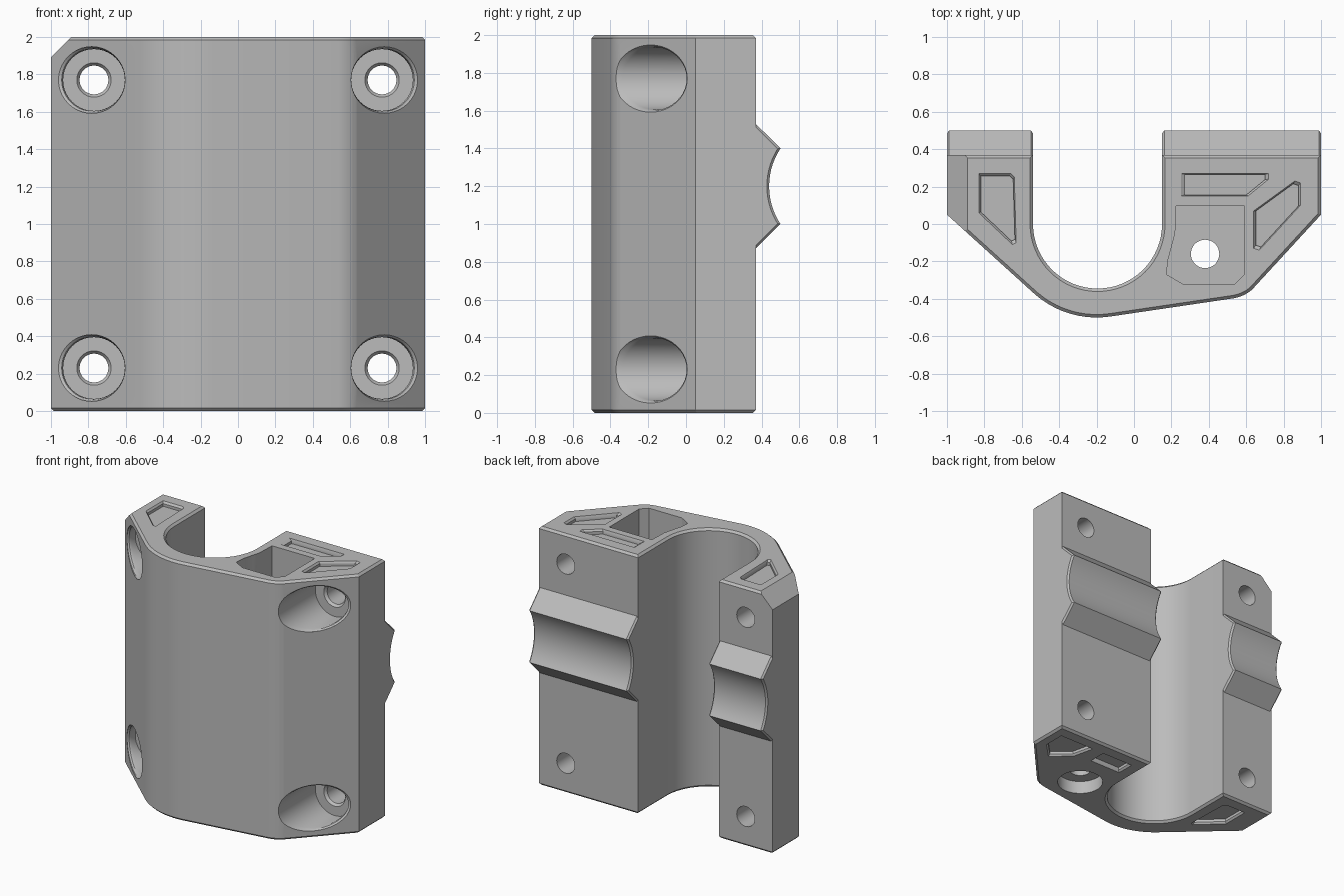
import bpy, bmesh
from math import sin, cos, pi, radians, atan2

if "Cube" in bpy.data.objects:
    bpy.data.objects.remove(bpy.data.objects["Cube"])

grey = bpy.data.materials.new("plain grey")
grey.use_nodes = True
tone = (0.5, 0.5, 0.5, 1)
grey.diffuse_color = tone
grey.node_tree.nodes["Principled BSDF"].inputs["Base Color"].default_value = tone


def arc(cx, cy, r, a, b, n):
    """Points on an arc from angle a to b in degrees."""
    steps = [radians(a + (b - a) * i / n) for i in range(n + 1)]
    return [(cx + r * cos(t), cy + r * sin(t)) for t in steps]


def loft(name, rings, bevel=0, bevel_rule=None):
    """Closed solid through rings of equal point count."""
    bm = bmesh.new()
    loops = [[bm.verts.new(p) for p in ring] for ring in rings]
    n = len(loops[0])
    for lo, hi in zip(loops, loops[1:]):
        for i in range(n):
            j = (i + 1) % n
            bm.faces.new((lo[i], lo[j], hi[j], hi[i]))
    bm.faces.new(loops[0][::-1])
    bm.faces.new(loops[-1])
    bmesh.ops.recalc_face_normals(bm, faces=bm.faces)
    if bevel:
        edges = [e for e in bm.edges if bevel_rule(e)]
        bmesh.ops.bevel(bm, geom=edges, offset=bevel, segments=1,
                        affect='EDGES', clamp_overlap=True)
    mesh = bpy.data.meshes.new(name)
    bm.to_mesh(mesh)
    bm.free()
    ob = bpy.data.objects.new(name, mesh)
    bpy.context.collection.objects.link(ob)
    mesh.materials.append(grey)
    return ob


def upright(pts, *heights):
    return [[(x, y, z) for x, y in pts] for z in heights]


def shrink(pts, k):
    cx = sum(p[0] for p in pts) / len(pts)
    cy = sum(p[1] for p in pts) / len(pts)
    return [(cx + (x - cx) * k, cy + (y - cy) * k) for x, y in pts]


def smooth(ob):
    bpy.ops.object.select_all(action='DESELECT')
    ob.select_set(True)
    bpy.context.view_layer.objects.active = ob
    bpy.ops.object.shade_smooth_by_angle(angle=radians(25))


def cut(target, cutter):
    mod = target.modifiers.new("cut", 'BOOLEAN')
    mod.operation = 'DIFFERENCE'
    mod.solver = 'EXACT'
    mod.object = cutter
    bpy.context.view_layer.objects.active = target
    bpy.ops.object.modifier_apply(modifier=mod.name)
    bpy.data.objects.remove(cutter)


# Clamp body: outer shell with a round channel open to the back
outline = [(-1, 0.37), (-1, 0.05)]
outline += arc(-0.2, 0, 0.5, 229, 278, 10)
outline += arc(0.5, -0.2, 0.2, 280, 311, 4)
outline += [(1, 0.05), (1, 0.37), (0.15, 0.37)]
outline += arc(-0.195, 0, 0.345, 0, -180, 32)
outline += [(-0.54, 0.37)]
body = loft("clamp_body", upright(outline, 0, 2), 0.016,
            lambda e: e.verts[0].co.z == e.verts[1].co.z)

# Cut-off upper corner
corner = [(-1.2, 1.69), (-1.2, 2.2), (-0.69, 2.2)]
cut(body, loft("corner_cutter", [[(x, y, z) for x, z in corner] for y in (-1, 1)]))


# Four bolt holes with rounded counterbores on the sloping sides
def bolt_cutter(side, z):
    slope = 1.08 if side > 0 else 0.854
    rings = []
    for r, shift, y, sheared in ((0.178, 0.012, -0.4, 1), (0.178, 0.012, 0, 1),
                                 (0.169, 0.004, 0.015, 1), (0.165, 0, 0.04, 1),
                                 (0.165, 0, 0.08, 0), (0.092, 0, 0.08, 0),
                                 (0.077, 0, 0.1, 0), (0.077, 0, 0.6, 0)):
        ring = []
        for u, v in arc(0.77 + shift, z, r, 0, 360 - 360 / 40, 39):
            ring.append((side * u, y + sheared * (0.05 - (1 - u) * slope), v))
        rings.append(ring)
    return loft("bolt_cutter", rings)


for side in (-1, 1):
    for z in (0.23, 1.77):
        cut(body, bolt_cutter(side, z))

# Deep cable pocket, its outlet and the bottom socket
pocket = [(0.225, 0.095), (0.22, -0.05), (0.18, -0.2), (0.175, -0.27), (0.26, -0.32),
          (0.54, -0.32), (0.59, -0.27), (0.59, 0.095)]
cut(body, loft("pocket_cutter", upright(pocket, 0.3, 2.2)))
for r, top in ((0.165, 0.1), (0.076, 0.5)):
    circle = arc(0.38, -0.16, r, 0, 350, 35)
    cut(body, loft("outlet_cutter", upright(circle, -0.2, top)))

# Shallow recesses with sloping walls on both ends
left_leg = [(-0.83, 0.27), (-0.66, 0.27), (-0.64, 0.25), (-0.63, -0.1), (-0.65, -0.11),
            (-0.83, 0.06)]
top_recesses = [left_leg,
                [(0.25, 0.27), (0.72, 0.27), (0.72, 0.24), (0.61, 0.15), (0.25, 0.15)],
                [(0.64, 0.07), (0.86, 0.23), (0.89, 0.22), (0.89, 0.1), (0.67, -0.14),
                 (0.64, -0.13)]]
bottom_recesses = [left_leg,
                   [(0.25, 0.27), (0.52, 0.27), (0.52, 0.13), (0.25, 0.13)],
                   [(0.62, 0.27), (0.92, 0.27), (0.92, 0.1), (0.8, -0.02), (0.66, 0.1)]]
for shapes, z, d in ((top_recesses, 2, -1), (bottom_recesses, 0, 1)):
    for pts in shapes:
        rings = upright(pts, z - d * 0.1, z)
        rings += upright(shrink(pts, 0.91), z + d * 0.014, z + d * 0.035)
        cut(body, loft("recess_cutter", rings))
smooth(body)

# Grooved rod saddles across the back of both legs
half = math_angle = 180 - 180 / pi * atan2(0.2, 0.303)
saddle = [(0.33, 0.87), (0.37, 0.87), (0.5, 1.0)]
saddle += arc(0.803, 1.2, 0.363, 360 - half, half, 14)[1:-1]
saddle += [(0.5, 1.4), (0.37, 1.53), (0.33, 1.53)]
for name, a, b in (("right_saddle", -1, -0.54), ("left_saddle", 0.15, 1)):
    ob = loft(name, [[(x, y, z) for y, z in saddle] for x in (a, b)], 0.012,
              lambda e: e.verts[0].co.x == e.verts[1].co.x
              and max(v.co.y for v in e.verts) > 0.4)
    smooth(ob)
